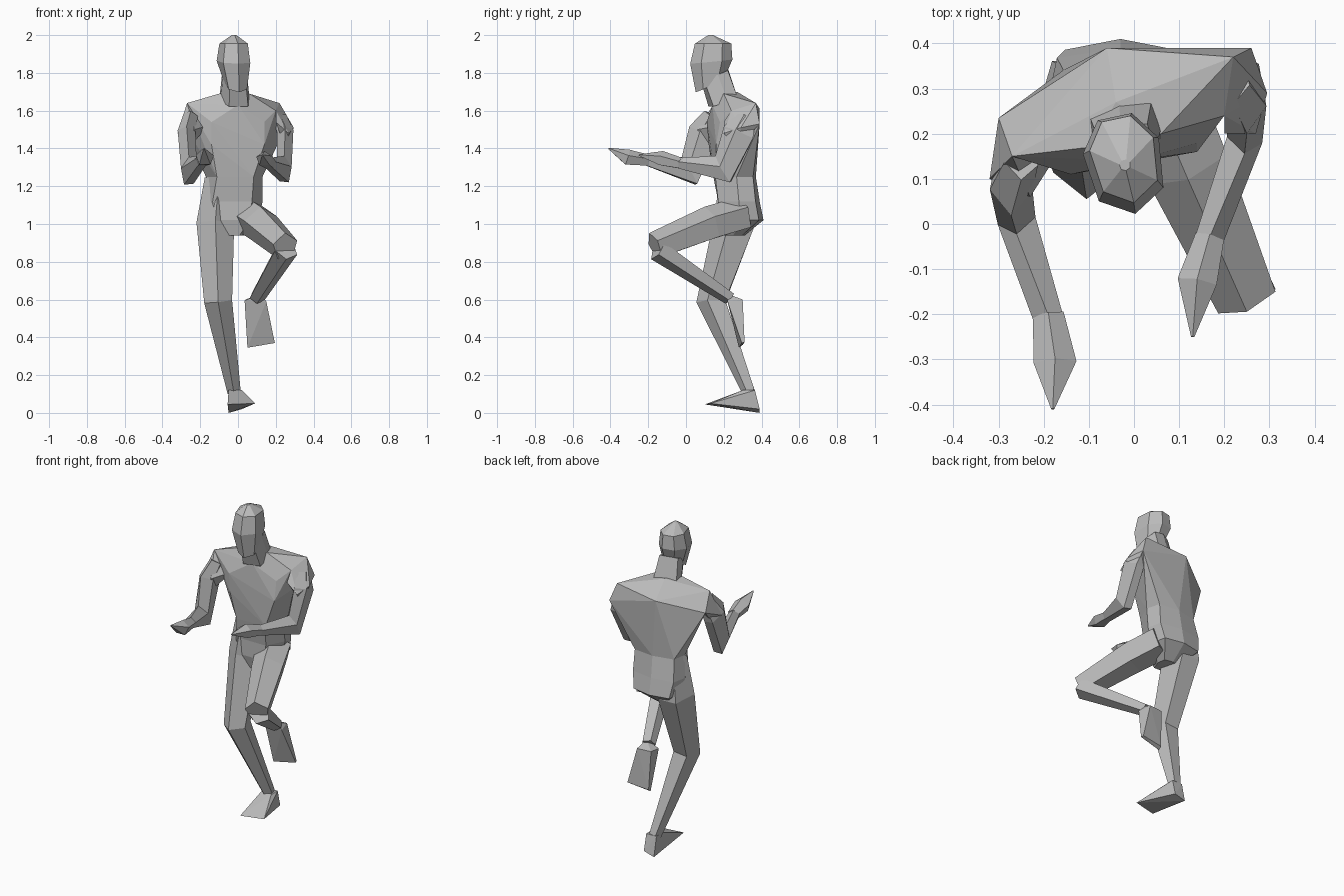
import bpy, bmesh
from math import cos, sin, pi, radians
from mathutils import Vector, Matrix

cube = bpy.data.objects.get("Cube")
if cube:
    bpy.data.objects.remove(cube)

grey = bpy.data.materials.new("plain grey")
grey.use_nodes = True
GREY = (0.5, 0.5, 0.5, 1)
grey.diffuse_color = GREY
grey.node_tree.nodes["Principled BSDF"].inputs["Base Color"].default_value = GREY

# Cross-sections: flat-fronted body, ridged face, five-sided limb
BODY = [(-1, 0), (-.65, -1), (.65, -1), (1, 0), (.88, .8), (0, 1), (-.88, .8)]
FACE = [(0, -1), (.85, -.6), (1, .4), (.45, 1), (-.45, 1), (-1, .4), (-.85, -.6)]
LIMB = [(cos(pi / 2 + k * 2 * pi / 5), sin(pi / 2 + k * 2 * pi / 5)) for k in range(5)]


def finish(name, bm):
    bmesh.ops.recalc_face_normals(bm, faces=bm.faces)
    mesh = bpy.data.meshes.new(name)
    bm.to_mesh(mesh)
    bm.free()
    mesh.materials.append(grey)
    obj = bpy.data.objects.new(name, mesh)
    bpy.context.collection.objects.link(obj)


def loft(name, rings):
    """Skin a list of equal-sized point rings and cap both ends."""
    bm = bmesh.new()
    loops = [[bm.verts.new(p) for p in ring] for ring in rings]
    n = len(loops[0])
    for a, b in zip(loops, loops[1:]):
        for i in range(n):
            j = (i + 1) % n
            bm.faces.new((a[i], a[j], b[j], b[i]))
    bm.faces.new(loops[0])
    bm.faces.new(loops[-1])
    finish(name, bm)


def hull(name, points):
    """Faceted solid wrapped around a few corner points."""
    bm = bmesh.new()
    for point in points:
        bm.verts.new(point)
    bmesh.ops.convex_hull(bm, input=bm.verts)
    finish(name, bm)


def section(profile, x, y, z, w, d, yaw, rise):
    """Ring of half width w and half depth d, turned by yaw, rising to the back."""
    turn = Matrix.Rotation(radians(yaw), 3, 'Z')
    return [Vector((x, y, z)) + turn @ Vector((a * w, b * d, b * d * rise))
            for a, b in profile]


def stack(name, profile, rows):
    loft(name, [section(profile, *row) for row in rows])


def limb(name, rows):
    """Rows of x, y, z, half width, half depth; rings are mitred at the joints."""
    pts = [Vector(r[:3]) for r in rows]
    rings = []
    for i, (p, row) in enumerate(zip(pts, rows)):
        t = Vector()
        if i:
            t += (p - pts[i - 1]).normalized()
        if i < len(pts) - 1:
            t += (pts[i + 1] - p).normalized()
        t.normalize()
        side = Vector((1, 0, 0))
        side = (side - t * side.dot(t)).normalized()
        deep = t.cross(side)
        rings.append([p + side * a * row[3] + deep * b * row[4] for a, b in LIMB])
    loft(name, rings)


# Hips and waist
WAIST = (-.02, .26, 1.25, .15, .11, 3, 0)
stack("hips", BODY, [
    (-.03, .25, .94, .06, .06, 0, 0),
    (-.03, .29, 1.02, .14, .12, 0, 0),
    (-.03, .28, 1.12, .16, .11, 0, 0),
    WAIST])

# Chest and shoulders, one tapered block twisted so that the right side leads
hull("chest", section(BODY, *WAIST) + [
    (-.1, .17, 1.69), (.06, .2, 1.69), (-.04, .27, 1.7), (0, .14, 1.63),
    (-.27, .15, 1.64), (-.3, .235, 1.54), (-.06, .39, 1.61),
    (.22, .37, 1.64), (.26, .39, 1.53), (.2, .24, 1.6),
    (-.14, .11, 1.54), (.14, .18, 1.54), (-.14, .12, 1.42), (.14, .16, 1.42)])
hull("right_shoulder", [
    (-.27, .15, 1.64), (-.3, .235, 1.54), (-.32, .1, 1.48),
    (-.23, .06, 1.5), (-.16, .17, 1.52), (-.26, .1, 1.4)])
hull("left_shoulder", [
    (.22, .37, 1.64), (.26, .39, 1.53), (.295, .29, 1.51),
    (.2, .24, 1.6), (.2, .2, 1.54), (.27, .2, 1.48), (.25, .27, 1.4)])

# Neck and head, face turned a little to the left
stack("neck", BODY, [
    (-.015, .2, 1.65, .08, .07, 15, .4),
    (-.015, .155, 1.79, .065, .07, 12, .4)])
stack("head", FACE, [
    (-.01, .125, 1.735, .058, .075, 12, .5),
    (-.02, .13, 1.86, .086, .11, 12, .1),
    (-.02, .14, 1.955, .072, .095, 12, 0),
    (-.02, .13, 2, .012, .012, 12, 0)])

# Arms, bent at the elbow, with pointed hands
limb("right_arm", [
    (-.25, .15, 1.57, .04, .06),
    (-.272, .1, 1.48, .05, .09),
    (-.26, .02, 1.275, .045, .09),
    (-.19, -.21, 1.335, .035, .03)])
limb("right_hand", [
    (-.19, -.2, 1.335, .036, .032),
    (-.175, -.31, 1.35, .05, .045),
    (-.18, -.41, 1.4, .004, .004)])
limb("left_arm", [
    (.22, .32, 1.56, .04, .06),
    (.25, .285, 1.48, .046, .092),
    (.245, .2, 1.285, .042, .088),
    (.165, -.04, 1.32, .033, .03)])
limb("left_hand", [
    (.168, -.03, 1.32, .034, .032),
    (.14, -.13, 1.345, .046, .042),
    (.13, -.25, 1.365, .004, .004)])

# Right leg stands
limb("right_leg", [
    (-.1, .27, 1.24, .08, .09),
    (-.12, .265, 1, .105, .12),
    (-.105, .14, .59, .078, .085),
    (-.02, .335, .11, .037, .037)])

# Left leg is raised, knee forward and foot hanging behind
limb("left_thigh", [
    (.045, .3, 1.05, .105, .095),
    (.12, .13, 1, .098, .097),
    (.25, -.165, .88, .072, .078)])
limb("left_shin", [
    (.255, -.15, .865, .065, .062),
    (.1, .23, .61, .042, .038)])
hull("left_foot", [
    (.035, .22, .595), (.12, .22, .63), (.15, .22, .59), (.04, .29, .6), (.13, .3, .6),
    (.05, .28, .345), (.195, .295, .37), (.05, .3, .36), (.19, .31, .375)])

# Right foot: wedge from a narrow heel to a wide toe
hull("right_foot", [
    (-.05, .3, .12), (.02, .3, .12), (.02, .365, .12), (-.05, .365, .12),
    (-.05, .39, 0), (.02, .39, .02), (-.055, .1, .045), (.09, .13, .05)])
